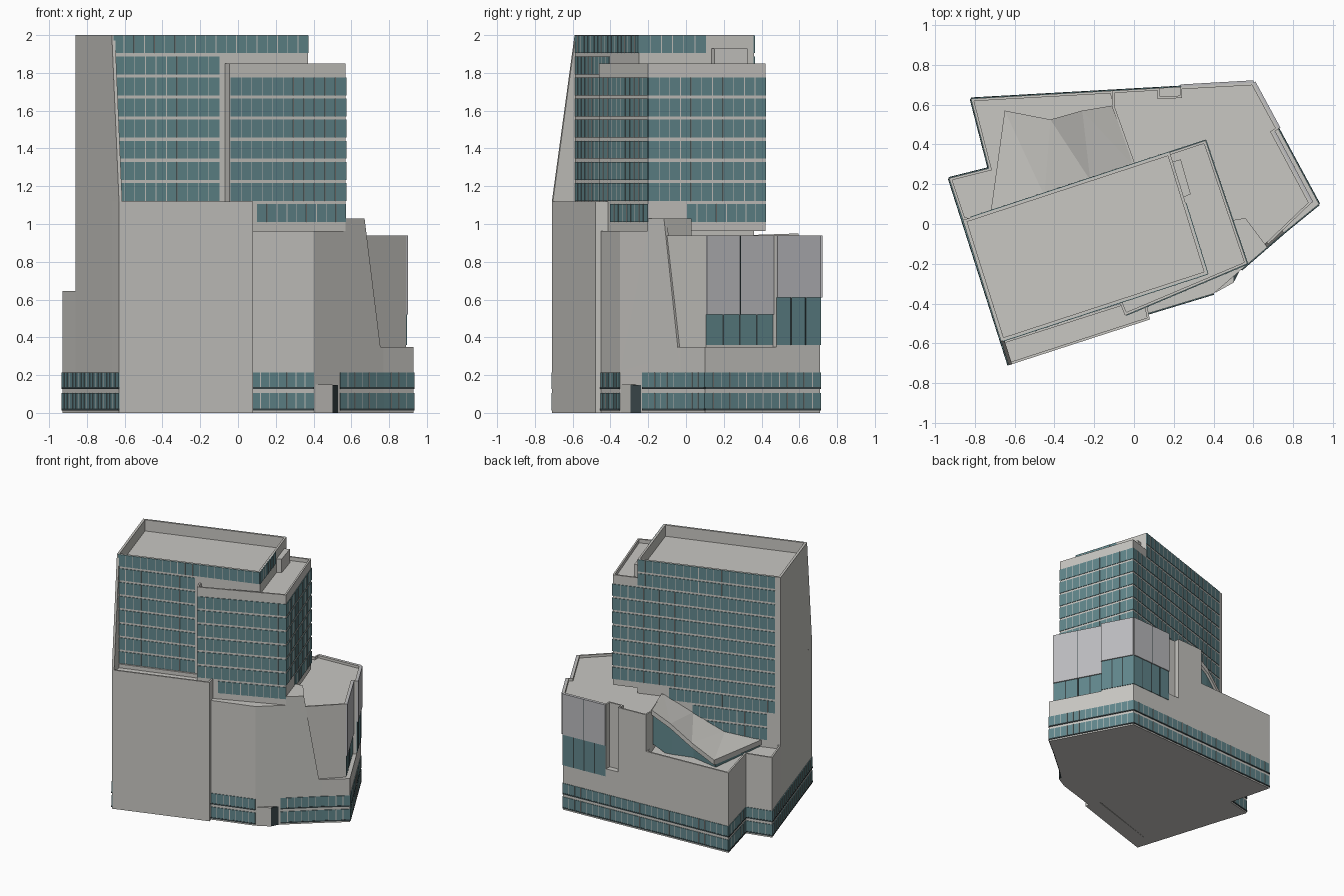
import bpy, bmesh
from mathutils import Vector

if "Cube" in bpy.data.objects:
    bpy.data.objects.remove(bpy.data.objects["Cube"])


def material(name, rgb):
    m = bpy.data.materials.new(name)
    m.diffuse_color = (*rgb, 1)
    m.use_nodes = True
    m.node_tree.nodes["Principled BSDF"].inputs["Base Color"].default_value = m.diffuse_color
    return m


GLASS = material("glass", (0.12, 0.24, 0.26))
DARK = material("dark_metal", (0.04, 0.06, 0.065))
PANEL = material("panel_grey", (0.50, 0.50, 0.52))
STONE = material("stone", (0.58, 0.57, 0.54))


def finish(name, bm, mat=STONE):
    bmesh.ops.recalc_face_normals(bm, faces=bm.faces)
    me = bpy.data.meshes.new(name)
    bm.to_mesh(me)
    bm.free()
    ob = bpy.data.objects.new(name, me)
    bpy.context.collection.objects.link(ob)
    me.materials.append(mat)
    return ob


def loft(bm, low, high):
    """Closed solid between two matching rings; returns the high cap."""
    a = [bm.verts.new(p) for p in low]
    b = [bm.verts.new(p) for p in high]
    n = len(a)
    for i in range(n):
        j = (i + 1) % n
        bm.faces.new((a[i], a[j], b[j], b[i]))
    bm.faces.new(a[::-1])
    return bm.faces.new(b)


def prism(name, pts, z0, z1, parapet=0, t=0.013, mat=STONE):
    """Extruded plan (counter-clockwise), with an optional sunken roof."""
    bm = bmesh.new()
    top = loft(bm, [(x, y, z0) for x, y in pts], [(x, y, z1) for x, y in pts])
    if parapet:
        bm.normal_update()
        bmesh.ops.inset_region(bm, faces=[top], thickness=t, use_even_offset=True)
        f = bmesh.ops.extrude_discrete_faces(bm, faces=[top])["faces"][0]
        bmesh.ops.translate(bm, verts=f.verts[:], vec=(0, 0, -parapet))
    return finish(name, bm, mat)


def wall_sheet(name, pts, inward):
    """Upright sheet with an arbitrary outline, thickened inwards."""
    bm = bmesh.new()
    v = Vector(inward)
    loft(bm, pts, [Vector(p) + v for p in pts])
    return finish(name, bm)


def wall_box(bm, p, q, s0, s1, z0, z1, d):
    """Box on wall p-q between distances s0 and s1, standing out by d."""
    p, q = Vector((*p, 0)), Vector((*q, 0))
    u = (q - p).normalized()
    out = Vector((u.y, -u.x, 0))
    ring = [p + u * s0 - out * .004, p + u * s0 + out * d,
            p + u * s1 + out * d, p + u * s1 - out * .004]
    loft(bm, [r + Vector((0, 0, z0)) for r in ring], [r + Vector((0, 0, z1)) for r in ring])


def facade(name, p, q, bands, step=0.058, d=0.004, mat=GLASS, bars=STONE, w=0.004):
    """Strips of glazing with evenly spaced upright bars."""
    g, m = bmesh.new(), bmesh.new()
    length = (Vector(q) - Vector(p)).length
    n = max(1, round(length / step))
    for z0, z1 in bands:
        wall_box(g, p, q, 0, length, z0, z1, d)
        for i in range(1, n):
            s = length * i / n
            wall_box(m, p, q, s - w / 2, s + w / 2, z0, z1, d + .002)
    finish(name + "_panes", g, mat)
    finish(name + "_bars", m, bars)


def floors(a, b):
    return [(2.0 - .1117 * k - .096, 2.0 - .1117 * k - .001) for k in range(a, b + 1)]


def along(p, q, x):
    t = (x - p[0]) / (q[0] - p[0])
    return (x, p[1] + t * (q[1] - p[1]))


# key plan points
A, B, C, D = (-.82, .63), (-.73, .28), (-.93, .23), (-.63, -.71)
E, F, G, I = (.08, -.48), (.07, -.45), (.40, -.35), (.77, -.03)
J, L = (.93, .10), (.60, .71)
P1, P2, P3, P4 = (-.86, .02), (-.668, -.59), (.37, -.25), (.18, .361)
Q2, Q3, Q4 = (-.045, -.46), (.57, -.20), (.36, .42)
back = lambda x: along(L, A, x)

# podium, west terrace and front blocks
prism("east_podium", [G, I, J, L, back(-.11), (-.1, .1), (0, -.3)], 0, .35)
prism("west_terrace", [A, B, C, P1, (-.6, 0), (0, .2), (0, .28), back(-.11)], 0, .645, .03)
prism("front_block", [D, E, (.055, -.36), P2], 0, 1.12, .03)
prism("front_low_block", [F, G, (.57, -.203), (.3, 0), (0, -.3)], 0, .962)
prism("entrance_lobby", [(.41, -.345), (.50, -.295), (.50, -.2), (.41, -.2)], 0, .15)
prism("entrance_door", [(.50, -.295), (.54, -.218), (.54, -.18), (.50, -.2)], 0, .148, mat=DARK)

# eastern upper hall, with a slot in its back wall
prism("east_hall", [(.5, -.2), (.66, -.115), (.89, .105), (.70, .46), (.7255, .478), L,
                    back(.23), (.23, .645), (.13, .64), back(.13), back(-.11),
                    (-.11, .59), (0, .28), (0, -.2)], .3, .94, .02, .012)
prism("slot_sill", [(.12, .63), (.24, .63), back(.24), back(.12)], .3, .42)

# slanted front wall and the raised roof piece behind it
wall_sheet("slanted_wall", [(*G, .22), (*I, .22), (.67, -.117, 1.03), (.57, -.203, 1.03),
                            (.57, -.203, .962), (*G, .962)], (-.013, .015, 0))
prism("raised_roof", [(.57, -.203), (.67, -.117), (.56, .03), (.5, .02)], .9, 1.03)

# towers
prism("main_tower", [P1, P2, P3, P4], 0, 2.0, .09, .015)
prism("low_tower", [(-.07, -.40), Q2, Q3, Q4, (.15, .351), (.15, .3), (.33, -.22), (-.06, -.35)],
      .962, 1.85, .03, .013)
wall_sheet("west_fin", [(*P1, 0), (*D, 0), (*D, 1.12), (*P2, 2), (*P1, 2)], (.017, .0055, 0))
prism("roof_plant_box", [(.24, .13), (.285, .15), (.235, .325), (.185, .31)], 1.8, 1.93)

# tower glazing
north = lambda x: along(Q4, P1, x)
south = lambda x: along(P2, P3, x)
front = lambda x: along(Q2, Q3, x)
east = lambda t: tuple(Vector(Q3).lerp(Vector(Q4), t))
facade("north_top_glazing", P4, north(-.82), floors(0, 1))
facade("north_glazing", Q4, north(-.82), floors(2, 8))
facade("north_lower_glazing", north(-.05), north(-.82), floors(9, 9))
facade("north_lowest_glazing", north(-.22), north(-.76), floors(10, 11))
facade("south_top_glazing", south(-.66), P3, floors(0, 0))
facade("south_glazing", south(-.66), south(-.10), floors(1, 7))
facade("upper_east_glazing", P3, tuple(Vector(P3).lerp(Vector(P4), .58)), floors(0, 0))
facade("low_tower_front_glazing", front(-.04), Q3, floors(2, 7))
facade("low_tower_front_base_glazing", front(.10), Q3, floors(8, 8))
facade("low_tower_east_glazing", Q3, Q4, floors(2, 7))
facade("low_tower_east_base_glazing", east(.33), Q4, floors(8, 8))

# podium glazing: two strips with a dark rail under each
edges = [(A, B), (B, C), (C, D), (F, G), (along(G, I, .54), I), (I, J), (J, L), (L, A)]
for i, (p, q) in enumerate(edges):
    facade(f"podium_glazing_{i}", p, q, [(.022, .105), (.136, .215)], .05)
    facade(f"podium_rail_{i}", p, q, [(.012, .022), (.126, .136)], 9, .006, DARK, DARK)

# cladding panels and windows of the east hall
K0, K1, K2 = (.89, .105), (.70, .46), (.7255, .478)
for name, p, q, split in (("east", K0, K1, .52), ("corner", K2, L, .61),
                          ("back", L, back(.235), .61)):
    facade(name + "_cladding", p, q, [(split, .94)], .19, .012, PANEL, DARK, .003)
    facade(name + "_window", p, q, [(.36, split)], .1, .004, GLASS, DARK, .008)


# folded roof sweeping down to the west, above a glazed wall
def folded(name, rim, root, drop, depth, mat):
    bm = bmesh.new()
    rows = []
    for off in (drop, drop + depth):
        rows.append([[bm.verts.new((x, y, z - off)) for x, y, z in r] for r in (rim, root)])
    (n0, s0), (n1, s1) = rows
    for i in range(len(rim) - 1):
        for a, b in ((n0, s0), (n1, s1), (n0, n1), (s0, s1)):
            bm.faces.new((a[i], a[i + 1], b[i + 1], b[i]))
    for i in (0, -1):
        bm.faces.new((n0[i], s0[i], s1[i], n1[i]))
    bmesh.ops.triangulate(bm, faces=bm.faces[:])
    finish(name, bm, mat)


rim = [(-.65, .57, .68), (-.42, .525, .74), (-.26, .57, .87), (-.11, .595, .95)]
root = [(-.72, .06, .67), (-.45, .14, .70), (-.22, .22, .82), (0, .29, .94)]
folded("folded_roof", rim, root, 0, .04, STONE)
folded("folded_roof_glass_wall", [(x, y - .02, z) for x, y, z in rim],
       [(x + .01, y, z) for x, y, z in root], .035, .25, GLASS)
